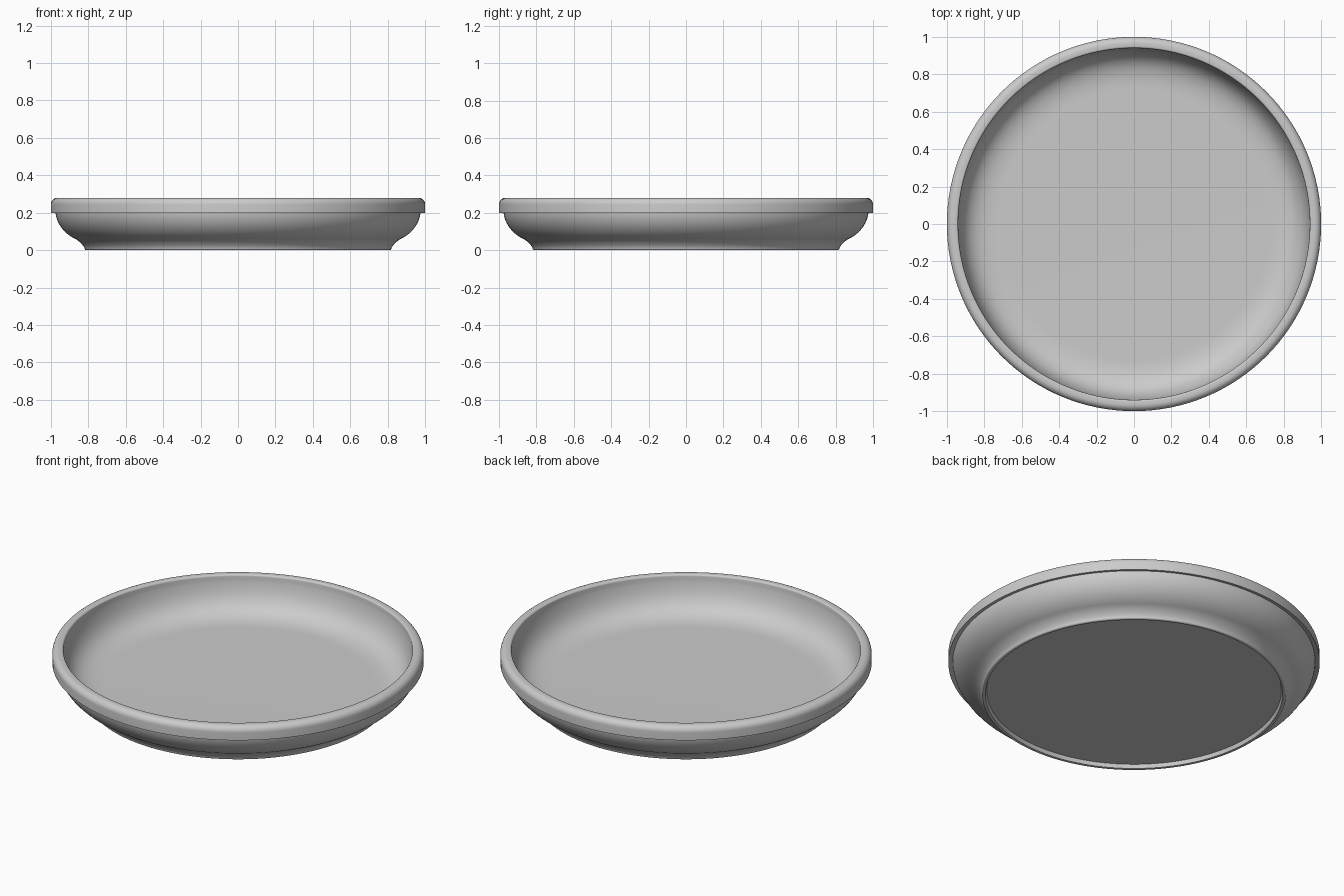
import bpy, bmesh
from math import cos, sin, pi, radians

cube = bpy.data.objects.get("Cube")
if cube:
    bpy.data.objects.remove(cube, do_unlink=True)

SEGMENTS = 128


def make_material(name, colour):
    mat = bpy.data.materials.new(name)
    mat.use_nodes = True
    mat.diffuse_color = colour
    mat.node_tree.nodes["Principled BSDF"].inputs["Base Color"].default_value = colour
    return mat


def arc(cx, cz, rx, rz, start, end, steps):
    """Elliptical arc in the radius/height plane, angles in degrees."""
    angles = [radians(start + (end - start) * i / steps) for i in range(steps + 1)]
    return [(cx + rx * cos(a), cz + rz * sin(a)) for a in angles]


def bend(p0, p1, p2, p3, steps):
    """Cubic curve from p0 to p3, steered by p1 and p2."""
    points = []
    for i in range(steps + 1):
        t = i / steps
        s = 1 - t
        weights = (s ** 3, 3 * s * s * t, 3 * s * t * t, t ** 3)
        points.append(tuple(sum(w * p[k] for w, p in zip(weights, (p0, p1, p2, p3)))
                            for k in range(2)))
    return points


def lathe(name, profile, mat):
    """Spin a radius/height profile about the z axis."""
    bm = bmesh.new()
    verts = [bm.verts.new((r, 0, z)) for r, z in profile]
    edges = [bm.edges.new(pair) for pair in zip(verts, verts[1:])]
    bmesh.ops.spin(bm, geom=verts + edges, axis=(0, 0, 1), cent=(0, 0, 0),
                   angle=2 * pi, steps=SEGMENTS, use_duplicate=False)
    bmesh.ops.remove_doubles(bm, verts=bm.verts[:], dist=0.0001)
    bmesh.ops.recalc_face_normals(bm, faces=bm.faces[:])
    mesh = bpy.data.meshes.new(name)
    bm.to_mesh(mesh)
    bm.free()
    mesh.materials.append(mat)
    obj = bpy.data.objects.new(name, mesh)
    bpy.context.collection.objects.link(obj)
    bpy.ops.object.select_all(action='DESELECT')
    obj.select_set(True)
    bpy.context.view_layer.objects.active = obj
    bpy.ops.object.shade_smooth_by_angle(angle=radians(35))
    return obj


grey = make_material("light grey", (0.6, 0.6, 0.6, 1))

# Underside: shallow recess inside a narrow rounded foot
profile = [(0, 0.024), (0.793, 0.024), (0.8, 0.002)]
profile += arc(0.81, 0.01, 0.01, 0.01, -90, 0, 5)
# Flared foot running into the bowl wall
profile += [(0.825, 0.02), (0.833, 0.031), (0.845, 0.043)]
profile += arc(0.76, 0.215, 0.216, 0.18, -62, -3, 14)
# Overhanging rim band with a rounded shoulder
profile += [(1.0, 0.2)]
profile += arc(0.965, 0.245, 0.035, 0.035, 0, 90, 8)
# Rounded inner lip, then the curved wall down to the flat floor
profile += arc(0.95, 0.27, 0.01, 0.01, 90, 180, 4)
profile += bend((0.94, 0.255), (0.92, 0.12), (0.86, 0.068), (0.72, 0.068), 20)
profile += [(0, 0.068)]

lathe("dish", profile, grey)
